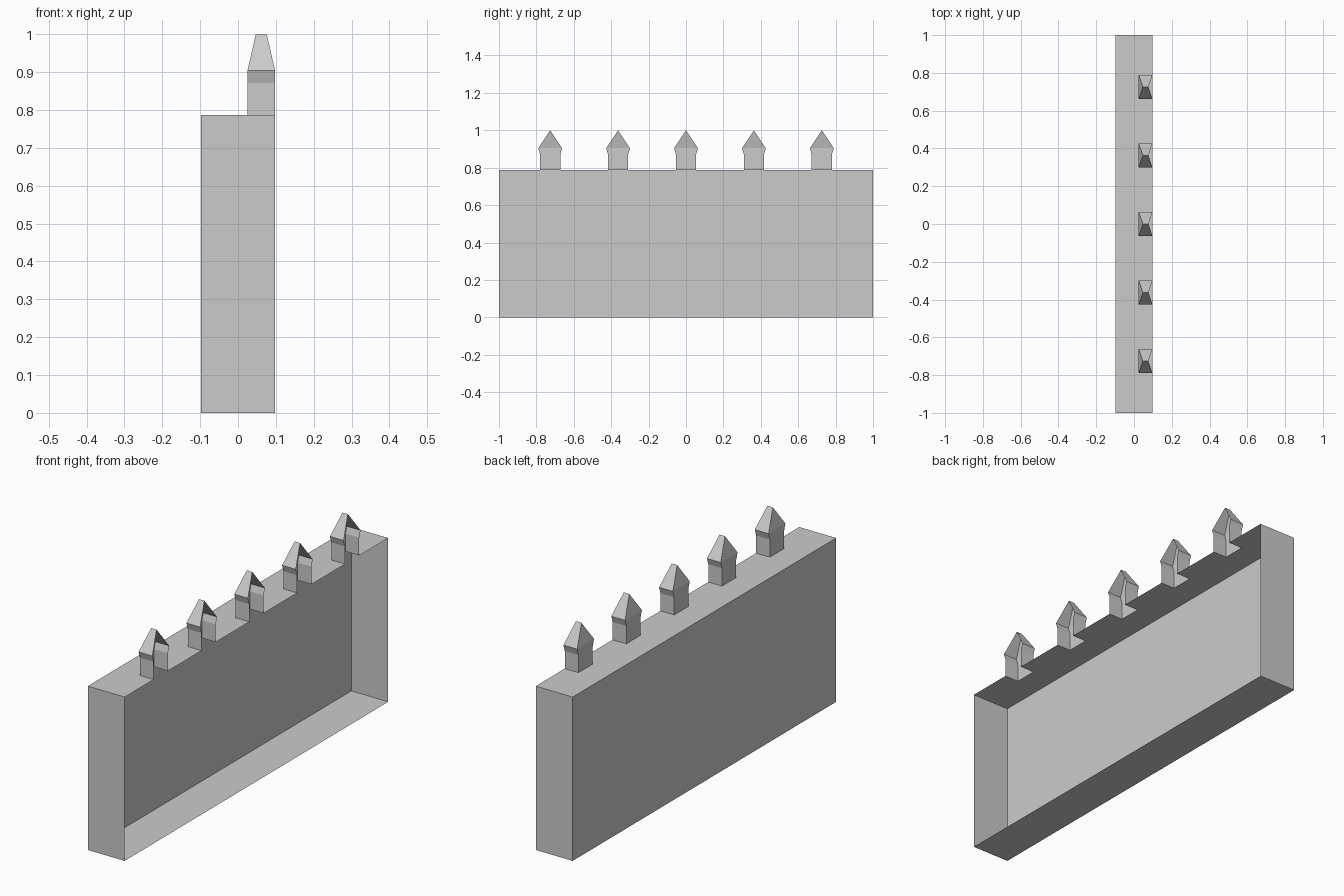
import bpy, bmesh

if "Cube" in bpy.data.objects:
    bpy.data.objects.remove(bpy.data.objects["Cube"])

X = 0.098            # half depth of the case
TOP = 0.787          # height of the case
BACK = 0.025         # rear plane of the pickets
CENTRES = [i * 0.363 for i in range(-2, 3)]
HALF = 0.054         # half width of a picket shaft


def build(name, faces):
    """Make one flat-shaded object from polygons, welding shared corners."""
    bm = bmesh.new()
    for pts in faces:
        bm.faces.new([bm.verts.new(p) for p in pts])
    bmesh.ops.remove_doubles(bm, verts=bm.verts, dist=1e-5)
    mesh = bpy.data.meshes.new(name)
    bm.to_mesh(mesh)
    bm.free()
    obj = bpy.data.objects.new(name, mesh)
    bpy.context.collection.objects.link(obj)
    return obj


# Thin-walled case, open on the +x side: back, ends and floor
case = [
    [(-X, -1, 0), (-X, -1, TOP), (-X, 1, TOP), (-X, 1, 0)],
    [(-X, -1, 0), (X, -1, 0), (X, -1, TOP), (-X, -1, TOP)],
    [(X, 1, 0), (-X, 1, 0), (-X, 1, TOP), (X, 1, TOP)],
    [(-X, -1, 0), (-X, 1, 0), (X, 1, 0), (X, -1, 0)],
]
# Top of the case: rear strip plus the pieces between the picket openings
case.append([(-X, -1, TOP), (BACK, -1, TOP), (BACK, 1, TOP), (-X, 1, TOP)])
edges = [-1] + [c + s * HALF for c in CENTRES for s in (-1, 1)] + [1]
for a, b in zip(edges[::2], edges[1::2]):
    case.append([(BACK, a, TOP), (X, a, TOP), (X, b, TOP), (BACK, b, TOP)])
build("wall_case", case)

# Picket outline, bottom to tip: (half width, height, rear x, front x)
OUTLINE = [(HALF, TOP, BACK, X), (HALF, 0.872, BACK, X),
           (0.064, 0.904, BACK, X), (0.0, 1.0, 0.047, 0.076)]

for i, c in enumerate(CENTRES):
    faces = []
    # Shaft, flare and sloping roof on both sides
    for (w0, z0, r0, f0), (w1, z1, r1, f1) in zip(OUTLINE, OUTLINE[1:]):
        for s in (-1, 1):
            quad = [(r0, c + s * w0, z0), (f0, c + s * w0, z0),
                    (f1, c + s * w1, z1), (r1, c + s * w1, z1)]
            faces.append(quad if s < 0 else quad[::-1])
    # Rear face and leaning gable, front left open
    low = OUTLINE[:3]
    faces.append([(r, c - w, z) for w, z, r, f in low]
                 + [(r, c + w, z) for w, z, r, f in reversed(low)])
    w, z, r, f = OUTLINE[2]
    faces.append([(r, c + w, z), (r, c - w, z), (OUTLINE[3][2], c, 1.0)])
    build(f"picket_{i + 1}", faces)
